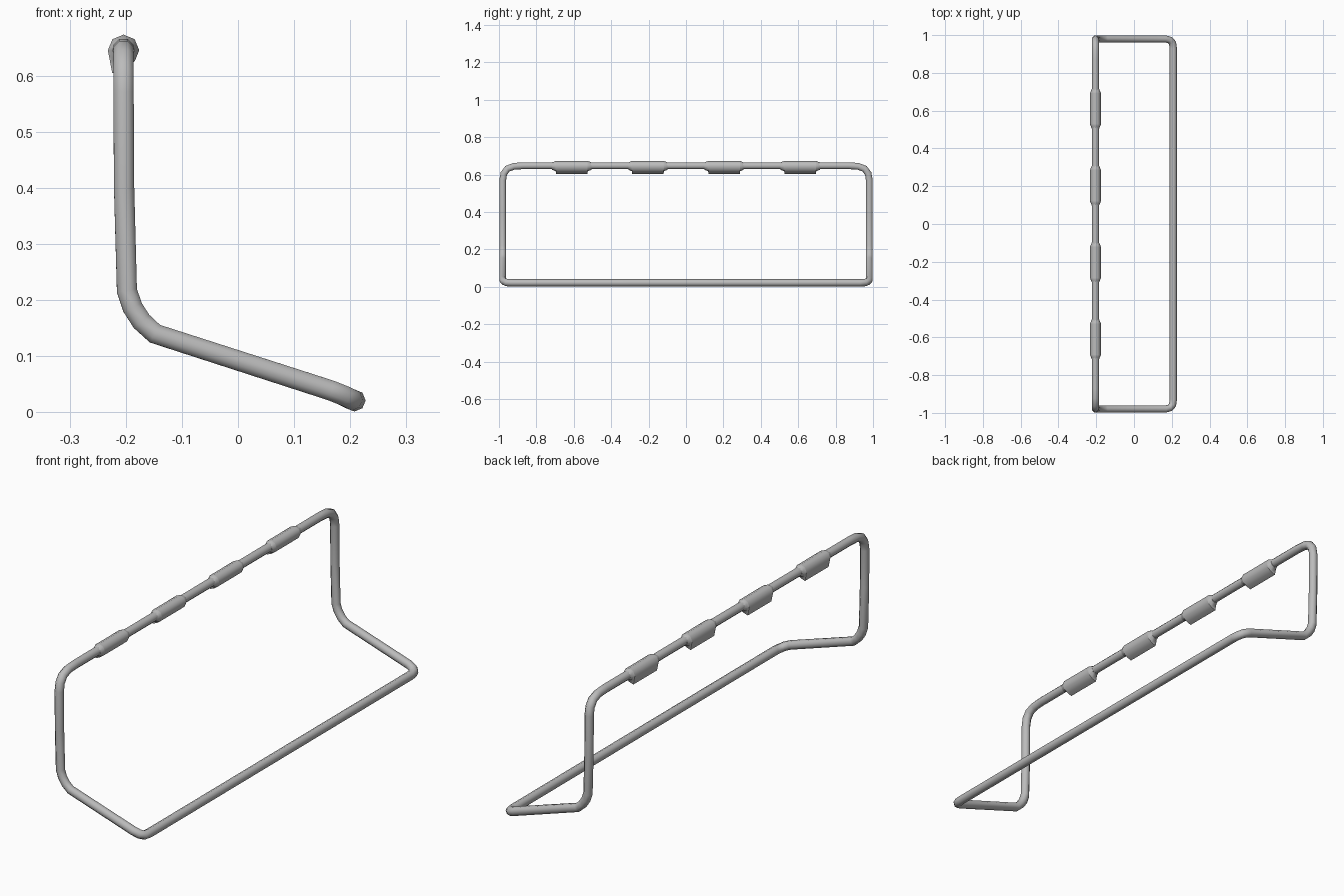
import bpy, bmesh, math

cube = bpy.data.objects.get("Cube")
if cube:
    bpy.data.objects.remove(cube)

TUBE = 0.0195
RAIL_X, RAIL_Z = -0.204, 0.647

steel = bpy.data.materials.new("grey steel")
steel.use_nodes = True
colour = (0.5, 0.5, 0.5, 1)
steel.diffuse_color = colour
steel.node_tree.nodes["Principled BSDF"].inputs["Base Color"].default_value = colour


def finish(obj, angle):
    obj.data.materials.clear()
    obj.data.materials.append(steel)
    bpy.ops.object.select_all(action='DESELECT')
    obj.select_set(True)
    bpy.context.view_layer.objects.active = obj
    bpy.ops.object.shade_smooth_by_angle(angle=math.radians(angle))


# Wire frame: half of the loop, from the floor bar up one side to the top rail
half = [(0.208, 0.93, 0.021), (0.204, 0.958, 0.022), (0.19, 0.974, 0.029),
        (0.165, 0.98, 0.039), (-0.148, 0.98, 0.14), (-0.172, 0.98, 0.162),
        (-0.188, 0.98, 0.187), (-0.198, 0.98, 0.217), (-0.203, 0.98, 0.4),
        (RAIL_X, 0.98, 0.57), (RAIL_X, 0.974, 0.605), (RAIL_X, 0.955, 0.631),
        (RAIL_X, 0.92, 0.644), (RAIL_X, 0.87, RAIL_Z)]
loop = half + [(x, -y, z) for x, y, z in reversed(half)]

curve = bpy.data.curves.new("wire_frame_path", 'CURVE')
curve.dimensions = '3D'
curve.bevel_depth = TUBE
curve.bevel_resolution = 2
spline = curve.splines.new('POLY')
spline.points.add(len(loop) - 1)
for point, co in zip(spline.points, loop):
    point.co = (*co, 1)
spline.use_cyclic_u = True
frame = bpy.data.objects.new("wire_frame", curve)
bpy.context.collection.objects.link(frame)
bpy.ops.object.select_all(action='DESELECT')
frame.select_set(True)
bpy.context.view_layer.objects.active = frame
bpy.ops.object.convert(target='MESH')
finish(bpy.context.object, 60)


# Rail sleeves: eight-sided collars with tapered ends and a lip hanging below
def octagon(radius):
    return [(radius * math.cos(math.pi * i / 4), radius * math.sin(math.pi * i / 4))
            for i in range(8)]


def add_sleeve(name, y):
    collar = octagon(0.028)
    lipped = list(collar)
    lipped[5] = (-0.02, -0.041)
    lipped[6] = (0, -0.034)
    sections = [(-0.105, octagon(TUBE)), (-0.085, collar), (-0.084, lipped),
                (0.084, lipped), (0.085, collar), (0.105, octagon(TUBE))]
    bm = bmesh.new()
    rings = [[bm.verts.new((RAIL_X + x, y + dy, RAIL_Z - 0.002 + z)) for x, z in pts]
             for dy, pts in sections]
    for a, b in zip(rings, rings[1:]):
        for i in range(8):
            j = (i + 1) % 8
            bm.faces.new((a[i], a[j], b[j], b[i]))
    bm.faces.new(rings[0])
    bm.faces.new(rings[-1])
    bmesh.ops.recalc_face_normals(bm, faces=bm.faces)
    mesh = bpy.data.meshes.new(name)
    bm.to_mesh(mesh)
    bm.free()
    obj = bpy.data.objects.new(name, mesh)
    bpy.context.collection.objects.link(obj)
    finish(obj, 50)


for n in range(4):
    add_sleeve(f"rail_sleeve_{n + 1}", (n - 1.5) * 0.407)
